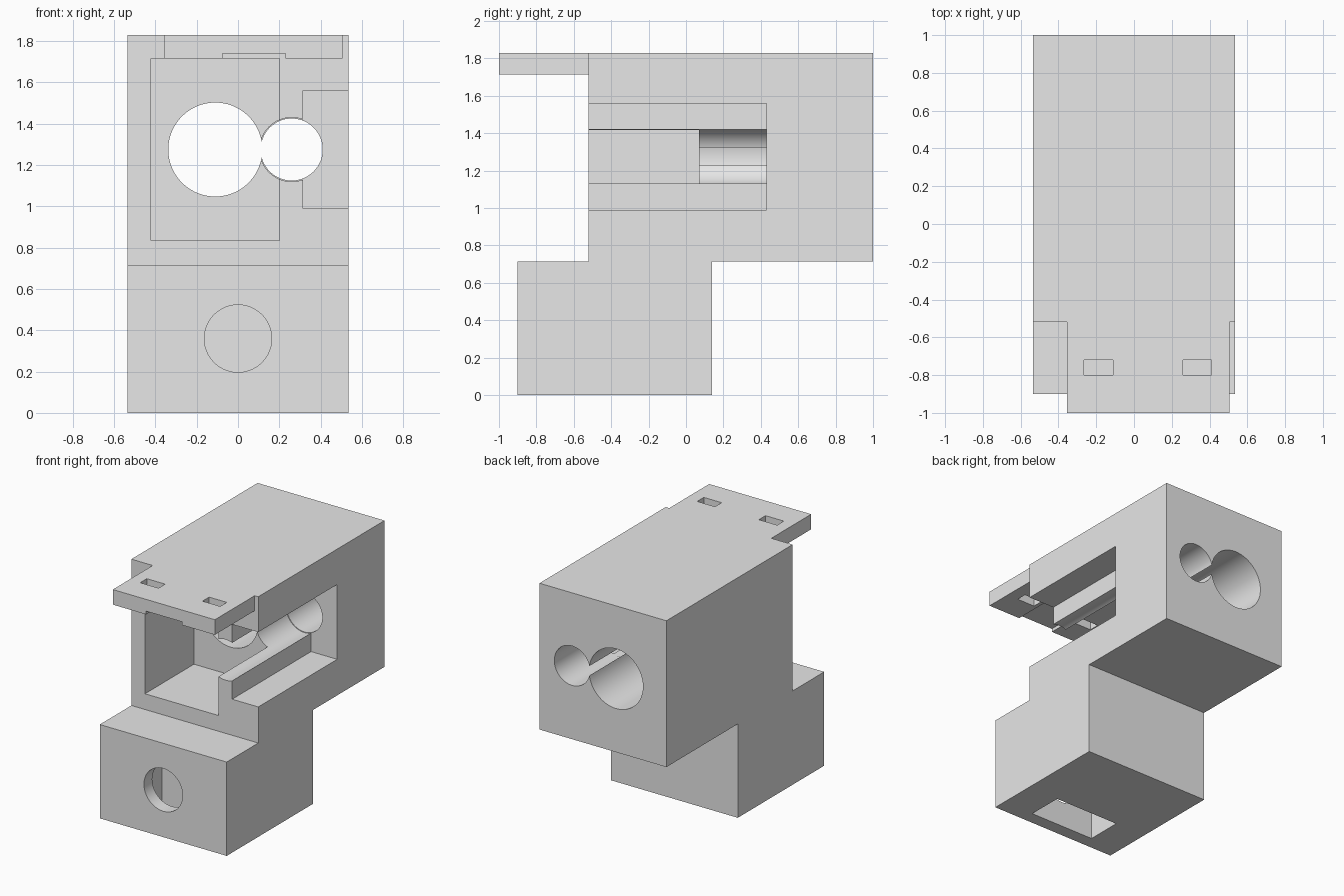
import bpy, bmesh, math
from mathutils import Matrix

cube = bpy.data.objects.get("Cube")
if cube:
    bpy.data.objects.remove(cube, do_unlink=True)

grey = bpy.data.materials.new("light_grey")
grey.use_nodes = True
grey.diffuse_color = (0.8, 0.8, 0.8, 1)
grey.node_tree.nodes["Principled BSDF"].inputs["Base Color"].default_value = (0.8, 0.8, 0.8, 1)

HALF = 0.535      # half width of the body
FACE = -0.52      # front face of the upper block


def make(name, bm):
    bmesh.ops.recalc_face_normals(bm, faces=bm.faces)
    mesh = bpy.data.meshes.new(name)
    bm.to_mesh(mesh)
    bm.free()
    mesh.materials.append(grey)
    obj = bpy.data.objects.new(name, mesh)
    bpy.context.collection.objects.link(obj)
    return obj


def box(name, x, y, z):
    bm = bmesh.new()
    bmesh.ops.create_cube(bm, size=1)
    for v in bm.verts:
        v.co = [lo if c < 0 else hi for c, (lo, hi) in zip(v.co, (x, y, z))]
    return make(name, bm)


def bore(name, x, z, radius, y0, y1):
    bm = bmesh.new()
    place = Matrix.Translation((x, (y0 + y1) / 2, z)) @ Matrix.Rotation(math.pi / 2, 4, "X")
    bmesh.ops.create_cone(bm, cap_ends=True, segments=96, radius1=radius,
                          radius2=radius, depth=y1 - y0, matrix=place)
    return make(name, bm)


# Body: side profile (y, z) with foot, upper block and top plate, extruded across x
profile = [(-0.9, 0), (0.14, 0), (0.14, 0.715), (1, 0.715), (1, 1.83), (-1, 1.83),
           (-1, 1.715), (FACE, 1.715), (FACE, 0.715), (-0.9, 0.715)]
bm = bmesh.new()
side = bm.faces.new([bm.verts.new((-HALF, y, z)) for y, z in profile])
ext = bmesh.ops.extrude_face_region(bm, geom=[side])
bmesh.ops.translate(bm, vec=(2 * HALF, 0, 0),
                    verts=[g for g in ext["geom"] if isinstance(g, bmesh.types.BMVert)])
body = make("sensor_mount_body", bm)

cutters = [
    # Top plate: narrowed sides, shallow notch beneath and two strap slots
    box("plate_trim_right", (-0.7, -0.355), (-1.1, FACE), (1.6, 1.9)),
    box("plate_trim_left", (0.505, 0.7), (-1.1, FACE), (1.6, 1.9)),
    box("plate_notch", (-0.075, 0.23), (-1.1, FACE), (1.6, 1.74)),
    box("strap_slot_right", (-0.265, -0.11), (-0.8, -0.72), (1.6, 1.9)),
    box("strap_slot_left", (0.26, 0.41), (-0.8, -0.72), (1.6, 1.9)),
    # Upper block: front pocket, side pocket and the two bores
    box("front_pocket", (-0.42, 0.2), (-0.6, 0.07), (0.835, 1.715)),
    box("side_pocket", (0.315, 0.7), (-0.6, 0.43), (0.99, 1.56)),
    bore("side_groove", 0.26, 1.275, 0.155, -0.6, 0.43),
    bore("small_bore", 0.26, 1.275, 0.15, 0.3, 1.1),
    bore("large_bore", -0.11, 1.275, 0.2275, -0.1, 1.1),
    # Foot: front screw hole opening into a nut pocket from below
    box("nut_pocket", (-0.275, 0.275), (-0.8, -0.525), (-0.1, 0.635)),
    bore("screw_hole", 0, 0.36, 0.163, -1, -0.7),
]

bpy.context.view_layer.objects.active = body
for cutter in cutters:
    cutter.hide_render = True
    mod = body.modifiers.new(cutter.name, "BOOLEAN")
    mod.operation = "DIFFERENCE"
    mod.solver = "EXACT"
    mod.object = cutter
    bpy.ops.object.modifier_apply(modifier=mod.name)
    bpy.data.objects.remove(cutter, do_unlink=True)

# Smooth bores with sharp edges
bpy.ops.object.select_all(action="DESELECT")
body.select_set(True)
bpy.ops.object.shade_smooth_by_angle(angle=math.radians(30))
